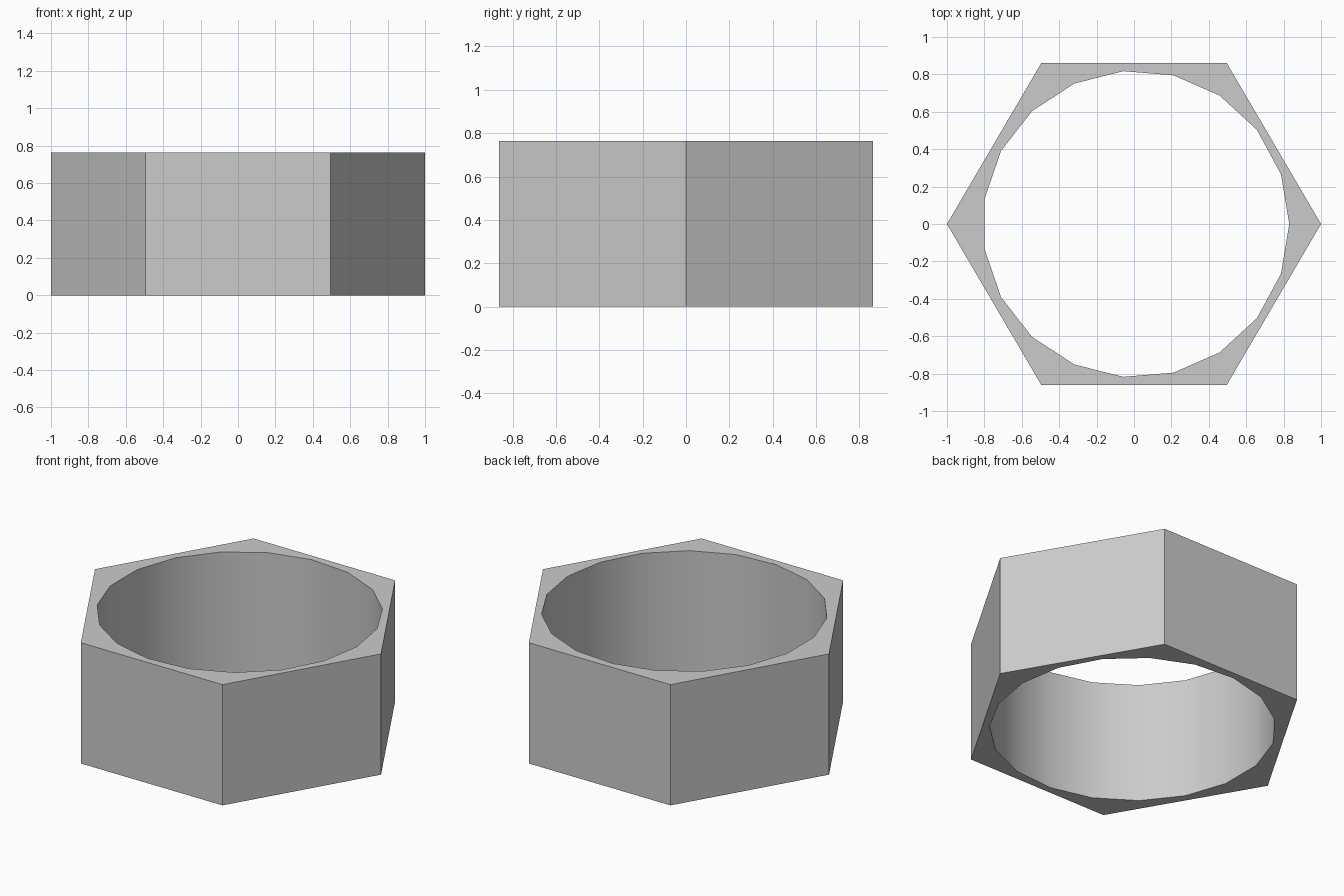
import bpy
import bmesh
from math import cos, sin, pi

HEIGHT = 0.763
HOLE_SIDES = 19

if "Cube" in bpy.data.objects:
    bpy.data.objects.remove(bpy.data.objects["Cube"], do_unlink=True)

# Plain grey metal
grey = bpy.data.materials.new("light_grey")
grey.use_nodes = True
colour = (0.6, 0.6, 0.6, 1)
grey.diffuse_color = colour
grey.node_tree.nodes["Principled BSDF"].inputs["Base Color"].default_value = colour

# Outer hexagon and the many-sided hole
hexagon = [(1, 0), (0.495, 0.862), (-0.495, 0.862),
           (-1, 0), (-0.495, -0.862), (0.495, -0.862)]
hole = [(0.01 + 0.82 * cos(2 * pi * i / HOLE_SIDES), 0.82 * sin(2 * pi * i / HOLE_SIDES))
        for i in range(HOLE_SIDES)]


def add_loop(bm, points):
    verts = [bm.verts.new((x, y, 0)) for x, y in points]
    return [bm.edges.new((v, verts[(i + 1) % len(verts)])) for i, v in enumerate(verts)]


# Flat ring between the two outlines, extruded up
bm = bmesh.new()
edges = add_loop(bm, hexagon) + add_loop(bm, hole)
bmesh.ops.triangle_fill(bm, edges=edges, use_beauty=True)
ring = bmesh.ops.extrude_face_region(bm, geom=bm.faces[:], use_keep_orig=True)
top = [g for g in ring["geom"] if isinstance(g, bmesh.types.BMVert)]
bmesh.ops.translate(bm, verts=top, vec=(0, 0, HEIGHT))
bmesh.ops.recalc_face_normals(bm, faces=bm.faces[:])
mesh = bpy.data.meshes.new("hex_nut_ring")
bm.to_mesh(mesh)
bm.free()

nut = bpy.data.objects.new("hex_nut_ring", mesh)
bpy.context.collection.objects.link(nut)
mesh.materials.append(grey)

# Smooth bore, crisp rims and hexagon corners
bpy.ops.object.select_all(action="DESELECT")
nut.select_set(True)
bpy.context.view_layer.objects.active = nut
bpy.ops.object.shade_smooth_by_angle(angle=pi / 6)
